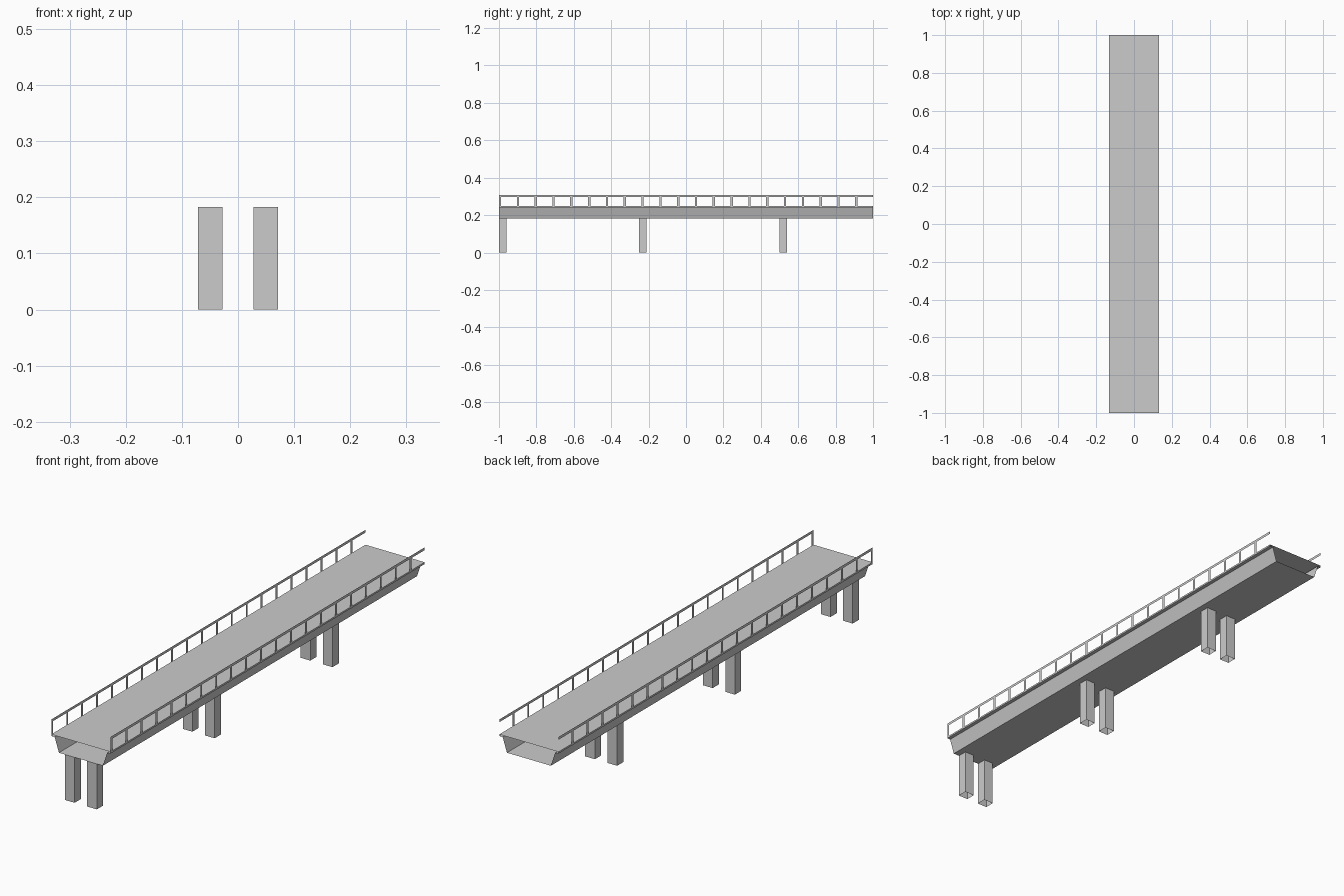
import bpy, bmesh

if "Cube" in bpy.data.objects:
    bpy.data.objects.remove(bpy.data.objects["Cube"])

HALF_W, DECK_Z, LIP_Z, BASE_Z = 0.132, 0.248, 0.241, 0.183
RAIL_TOP, RAIL_BOTTOM = 0.308, 0.297
BAYS, POST_W = 21, 0.012


def finish(name, bm):
    bmesh.ops.remove_doubles(bm, verts=bm.verts, dist=1e-5)
    mesh = bpy.data.meshes.new(name)
    bm.to_mesh(mesh)
    bm.free()
    obj = bpy.data.objects.new(name, mesh)
    bpy.context.collection.objects.link(obj)
    return obj


def quad(bm, *points):
    bm.faces.new([bm.verts.new(p) for p in points])


# Hollow deck: thin closed section swept along y, open at both ends
profile = [(-HALF_W, DECK_Z), (-HALF_W, LIP_Z), (-0.117, LIP_Z), (-0.098, BASE_Z),
           (0.098, BASE_Z), (0.117, LIP_Z), (HALF_W, LIP_Z), (HALF_W, DECK_Z)]
bm = bmesh.new()
for (xa, za), (xb, zb) in zip(profile, profile[1:] + profile[:1]):
    quad(bm, (xa, -1, za), (xa, 1, za), (xb, 1, zb), (xb, -1, zb))
bmesh.ops.recalc_face_normals(bm, faces=bm.faces)
finish("bridge_deck", bm)

# Flat sheet railings: one handrail and evenly spaced posts per side
for side, x in (("left", -HALF_W), ("right", HALF_W)):
    bm = bmesh.new()

    def strip(y0, y1, z0, z1):
        pts = [(x, y0, z0), (x, y1, z0), (x, y1, z1), (x, y0, z1)]
        quad(bm, *(pts if x > 0 else pts[::-1]))

    strip(-1, 1, RAIL_BOTTOM, RAIL_TOP)
    for i in range(BAYS):
        y = -1 + 2 * i / BAYS
        strip(y, y + POST_W, DECK_Z, RAIL_BOTTOM)
    finish(side + "_railing", bm)

# Paired square piers, open at top and bottom
for i, y in enumerate((-1, -0.25, 0.5)):
    for side, x in (("left", -0.071), ("right", 0.028)):
        ring = [(x, y), (x + 0.043, y), (x + 0.043, y + 0.04), (x, y + 0.04)]
        bm = bmesh.new()
        for (xa, ya), (xb, yb) in zip(ring, ring[1:] + ring[:1]):
            quad(bm, (xa, ya, 0), (xb, yb, 0), (xb, yb, BASE_Z), (xa, ya, BASE_Z))
        finish(f"{side}_pier_{i + 1}", bm)
